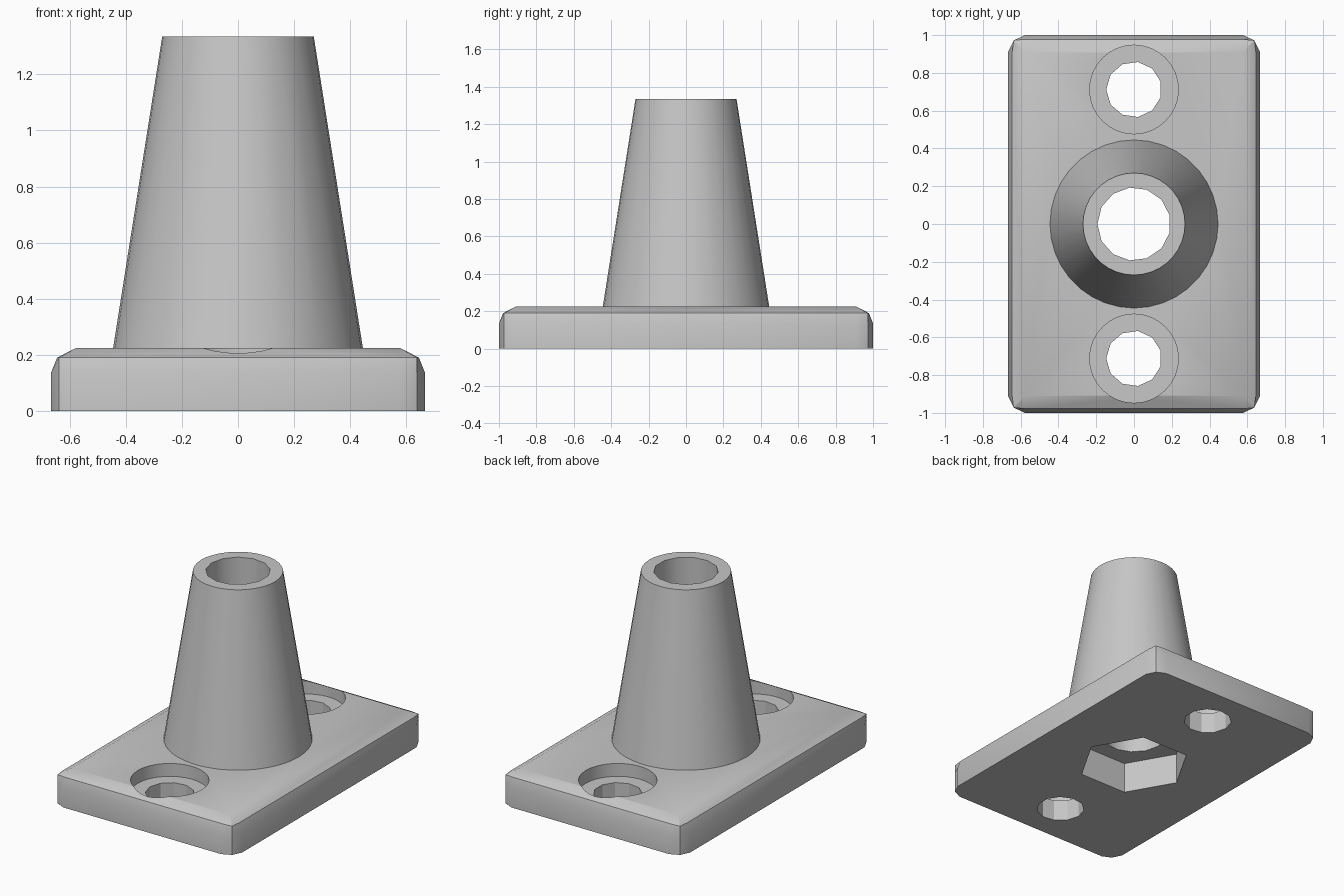
import bpy, bmesh, math

if "Cube" in bpy.data.objects:
    bpy.data.objects.remove(bpy.data.objects["Cube"], do_unlink=True)

grey = bpy.data.materials.new("plain_grey")
grey.use_nodes = True
grey.diffuse_color = (0.57, 0.57, 0.57, 1)
grey.node_tree.nodes["Principled BSDF"].inputs["Base Color"].default_value = (0.57, 0.57, 0.57, 1)


def add_object(name, bm):
    bmesh.ops.recalc_face_normals(bm, faces=bm.faces)
    mesh = bpy.data.meshes.new(name)
    bm.to_mesh(mesh)
    bm.free()
    mesh.materials.append(grey)
    obj = bpy.data.objects.new(name, mesh)
    bpy.context.collection.objects.link(obj)
    return obj


def loft(name, rings):
    """Closed solid through rings that all have the same number of points."""
    bm = bmesh.new()
    loops = [[bm.verts.new(p) for p in ring] for ring in rings]
    for low, high in zip(loops, loops[1:]):
        for i in range(len(low)):
            j = (i + 1) % len(low)
            bm.faces.new((low[i], low[j], high[j], high[i]))
    bm.faces.new(loops[0][::-1])
    bm.faces.new(loops[-1])
    bmesh.ops.remove_doubles(bm, verts=bm.verts, dist=0.0001)
    return add_object(name, bm)


def circle(r, z, sides, y=0.0, start=math.pi):
    step = math.tau / sides
    return [(r * math.cos(start + i * step), y + r * math.sin(start + i * step), z)
            for i in range(sides)]


def prism(name, r, z0, z1, sides, y=0.0, top_r=None):
    return loft(name, [circle(r, z0, sides, y), circle(top_r or r, z1, sides, y)])


def plate_ring(z, quarter):
    """Mirror the three points of one corner round to all four corners."""
    ring = []
    for sx, sy in ((1, 1), (-1, 1), (-1, -1), (1, -1)):
        pts = [(sx * x, sy * y, z) for x, y in quarter]
        ring += pts if sx * sy > 0 else pts[::-1]
    return ring


def boolean(target, other, operation):
    other.hide_render = True
    mod = target.modifiers.new(other.name, 'BOOLEAN')
    mod.operation = operation
    mod.solver = 'EXACT'
    mod.object = other
    bpy.context.view_layer.objects.active = target
    bpy.ops.object.modifier_apply(modifier=mod.name)
    bpy.data.objects.remove(other, do_unlink=True)


# Base plate with rounded corners and top edges
side = [(0.667, 0.91), (0.637, 0.972), (0.577, 1.0)]
shoulder = [(0.645, 0.91), (0.637, 0.972), (0.577, 0.978)]
top = [(0.577, 0.91)] * 3
mount = loft("socket_mount", [plate_ring(0, side), plate_ring(0.135, side),
                              plate_ring(0.19, shoulder), plate_ring(0.225, top)])

# Tapered tower, sunk slightly into the plate
boolean(mount, prism("tapered_tower", 0.452, 0.18, 1.335, 36, top_r=0.27), 'UNION')

# Central bore and the hexagonal pocket below it
boolean(mount, prism("central_bore", 0.194, -0.1, 1.5, 13), 'DIFFERENCE')
boolean(mount, prism("hex_pocket", 0.345, -0.1, 0.205, 6), 'DIFFERENCE')

# Counterbored screw holes
for y in (-0.712, 0.712):
    boolean(mount, prism("screw_hole", 0.147, -0.1, 0.4, 11, y), 'DIFFERENCE')
    boolean(mount, prism("counterbore", 0.235, 0.14, 0.4, 32, y), 'DIFFERENCE')

bpy.ops.object.select_all(action='DESELECT')
mount.select_set(True)
bpy.context.view_layer.objects.active = mount
bpy.ops.object.shade_smooth_by_angle(angle=math.radians(30))
